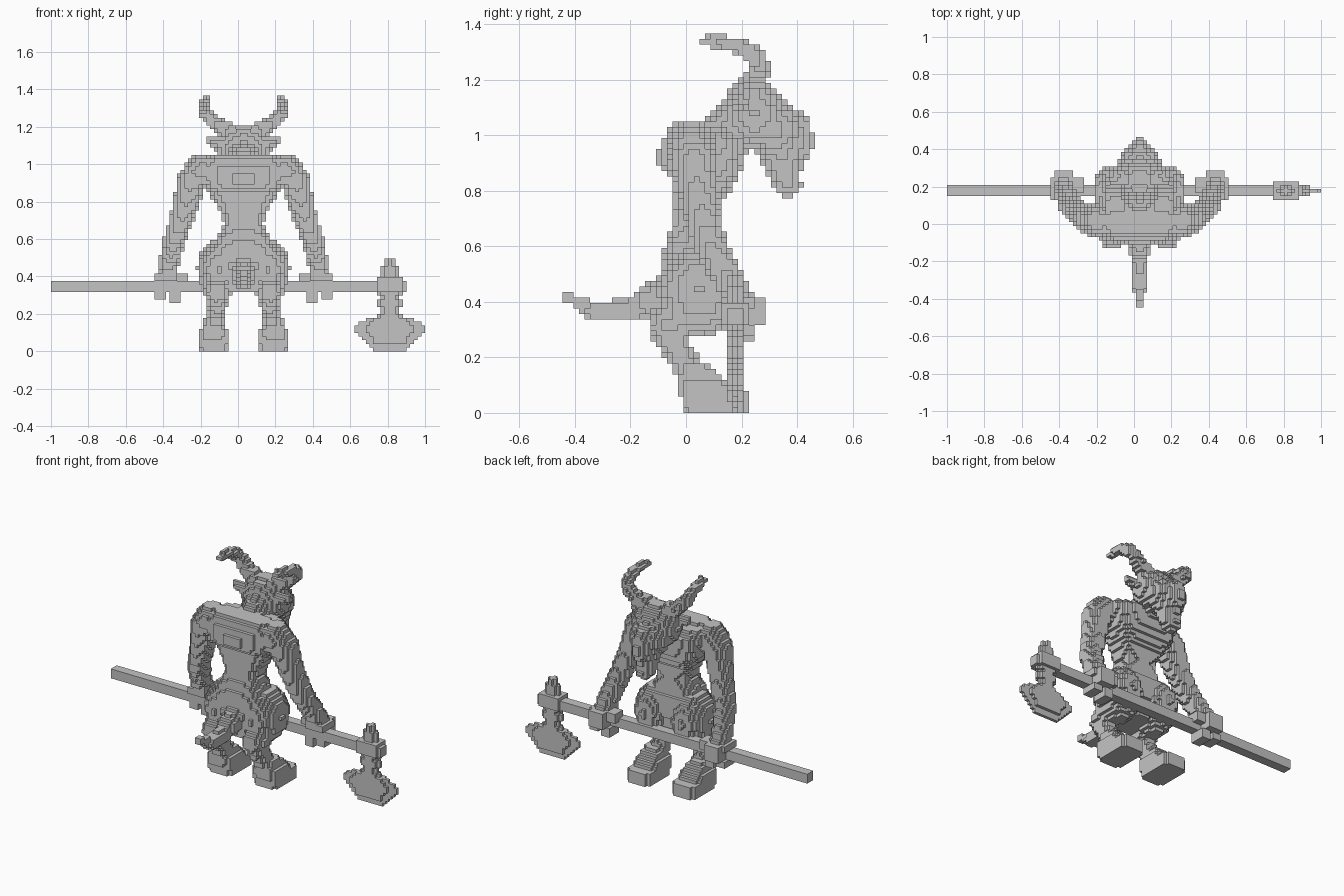
import bpy
from mathutils import Vector

if "Cube" in bpy.data.objects:
    bpy.data.objects.remove(bpy.data.objects["Cube"])

V = 2 / 101          # voxel edge length
CX = 1.5 * V         # mirror plane of the figure
taken = {}           # voxel -> part name


def centre(c):
    return Vector((c[0] * V, c[1] * V, (c[2] + .5) * V))


def fill(lo, hi, test):
    """Voxels whose centre lies in the bounds and passes the test."""
    r = [range(int(lo[a] / V) - 2, int(hi[a] / V) + 3) for a in range(3)]
    return {(i, j, k) for i in r[0] for j in r[1] for k in r[2]
            if k >= 0 and test(centre((i, j, k)))}


def box(x0, x1, y0, y1, z0, z1):
    return fill((x0, y0, z0), (x1, y1, z1), lambda p:
                x0 < p.x < x1 and y0 < p.y < y1 and z0 < p.z < z1)


def ellipsoid(x, y, z, rx, ry, rz):
    return fill((x - rx, y - ry, z - rz), (x + rx, y + ry, z + rz), lambda p:
                ((p.x - x) / rx) ** 2 + ((p.y - y) / ry) ** 2 + ((p.z - z) / rz) ** 2 < 1)


def limb(*pts):
    """Tapered round path; points are (distance from mirror plane, y, z, radius)."""
    out = set()
    for a, b in zip(pts, pts[1:]):
        pa, pb = Vector((CX + a[0], a[1], a[2])), Vector((CX + b[0], b[1], b[2]))
        d, r = pb - pa, max(a[3], b[3])

        def test(p):
            t = min(1, max(0, (p - pa).dot(d) / d.length_squared))
            return (p - pa - d * t).length < a[3] + (b[3] - a[3]) * t
        out |= fill([min(u, v) - r for u, v in zip(pa, pb)],
                    [max(u, v) + r for u, v in zip(pa, pb)], test)
    return out


def lerp_rows(rows, z):
    for a, b in zip(rows, rows[1:]):
        if a[0] <= z <= b[0]:
            t = (z - a[0]) / (b[0] - a[0])
            return [u + (v - u) * t for u, v in zip(a, b)]


def loft(x, rows, power=3):
    """Rounded-box sections; rows are (z, half width, y min, y max)."""
    def test(p):
        s = lerp_rows(rows, p.z)
        if not s:
            return False
        my, ry = (s[2] + s[3]) / 2, (s[3] - s[2]) / 2
        return abs((p.x - x) / s[1]) ** power + abs((p.y - my) / ry) ** power < 1
    w = max(r[1] for r in rows)
    return fill((x - w, min(r[2] for r in rows), rows[0][0]),
                (x + w, max(r[3] for r in rows), rows[-1][0]), test)


def part(name, cells, mirror=False):
    sides = [("right_" + name, cells), ("left_" + name, {(3 - i, j, k) for i, j, k in cells})] \
        if mirror else [(name, cells)]
    for n, cs in sides:
        for c in cs:
            taken.setdefault(c, n)


# Polearm: square shaft and an axe head with thin cutting edges
part("shaft", box(-1, .91, .148, .209, 16 * V, 19 * V))
AX = 41 * V
profile = [(0, .07), (.02, .09), (.04, .13), (.08, .15), (.10, .19), (.14, .19), (.165, .15),
           (.18, .08), (.20, .055), (.23, .045), (.25, .07), (.28, .075), (.29, .05), (.31, .07),
           (.38, .08), (.40, .06), (.41, .045), (.45, .04), (.46, .02), (.50, .02)]


def axe(p):
    s = lerp_rows(profile, p.z)
    if not s:
        return False
    dx, dy = abs(p.x - AX), abs(p.y - 9 * V)
    thick = .05 if .31 < p.z < .39 else .03 if dx < s[1] * .65 and p.z > .03 else .01
    return dx < s[1] and dy < thick


part("axe_head", fill((.6, .1, 0), (1, .26, .5), axe))

# Trunk: pelvis, waist, broad chest and a small raised plate
part("torso", loft(CX, [(.32, .10, -.09, .12), (.45, .13, -.105, .14), (.54, .175, -.09, .15),
                        (.61, .135, -.075, .13), (.68, .105, -.05, .12), (.75, .125, -.05, .13),
                        (.84, .18, -.05, .19), (.87, .20, -.088, .20), (.98, .22, -.088, .21),
                        (1.02, .21, -.07, .15), (1.045, .17, -.05, .06)], 3.5))
part("raised_plate", box(CX - .05, CX + .05, -.11, -.07, .90, .955))

# Head: neck, skull and drooping muzzle that narrows forward
part("neck", limb((0, .06, .92, .11), (0, .21, 1.055, .095)))
part("skull", ellipsoid(CX, .245, 1.08, .15, .11, .13))
part("muzzle", ellipsoid(CX, .32, 1.02, .115, .10, .11)
     | ellipsoid(CX, .355, .985, .068, .105, .12)
     | limb((0, .34, .95, .08), (0, .365, .825, .052)))
part("horn", limb((.05, .23, 1.165, .048), (.13, .255, 1.203, .042), (.185, .265, 1.25, .035),
                  (.215, .245, 1.29, .032), (.215, .20, 1.317, .028), (.21, .13, 1.337, .024),
                  (.195, .075, 1.337, .021)), True)
part("ear", limb((.11, .20, 1.11, .028), (.172, .20, 1.12, .025)), True)

# Arms reaching forward to the shaft
part("arm", limb((.12, .02, .95, .09), (.23, .02, .965, .088), (.275, .03, .91, .080),
                 (.315, .05, .76, .065), (.365, .085, .61, .060), (.395, .15, .49, .055),
                 (.41, .20, .39, .055)), True)
part("hand", box(CX + .35, CX + .46, .20, .285, .31, .42)
     | box(CX + .35, CX + .475, .13, .25, .37, .415)
     | box(CX + .30, CX + .36, .17, .25, .35, .415)
     | box(CX + .345, CX + .40, .15, .25, .25, .32)
     | box(CX + .42, CX + .475, .15, .25, .27, .32), True)

# Digitigrade legs with heavy hooves
part("thigh", ellipsoid(CX + .13, .05, .44, .118, .15, .165), True)
part("shank", limb((.14, .10, .39, .085), (.142, -.07, .315, .068), (.145, -.03, .22, .052),
                   (.15, .04, .12, .055)), True)
part("hoof", loft(CX + .16, [(0, .085, 0, .22), (.08, .085, -.025, .22), (.085, .08, -.025, .17),
                             (.11, .075, -.025, .15), (.17, .05, -.02, .09)], 5), True)

# Tail with a raised tip
part("tail", limb((0, -.07, .43, .07), (0, -.14, .40, .06), (0, -.20, .37, .042),
                  (0, -.34, .365, .038), (0, -.38, .39, .025), (0, -.435, .42, .018)))

# Turn the voxels into blocky shells, one object per part
grey = bpy.data.materials.new("plain grey")
grey.diffuse_color = (.55, .55, .55, 1)
grey.use_nodes = True
grey.node_tree.nodes["Principled BSDF"].inputs["Base Color"].default_value = grey.diffuse_color
SIDES = [((1, 0, 0), [(1, 0, 0), (1, 1, 0), (1, 1, 1), (1, 0, 1)]),
         ((-1, 0, 0), [(0, 0, 0), (0, 0, 1), (0, 1, 1), (0, 1, 0)]),
         ((0, 1, 0), [(0, 1, 0), (0, 1, 1), (1, 1, 1), (1, 1, 0)]),
         ((0, -1, 0), [(0, 0, 0), (1, 0, 0), (1, 0, 1), (0, 0, 1)]),
         ((0, 0, 1), [(0, 0, 1), (1, 0, 1), (1, 1, 1), (0, 1, 1)]),
         ((0, 0, -1), [(0, 0, 0), (0, 1, 0), (1, 1, 0), (1, 0, 0)])]
for name in dict.fromkeys(taken.values()):
    index, faces = {}, []
    for c in (c for c, n in taken.items() if n == name):
        for step, corners in SIDES:
            if tuple(a + b for a, b in zip(c, step)) in taken:
                continue
            faces.append([index.setdefault(tuple(a + b for a, b in zip(c, q)), len(index))
                          for q in corners])
    if not faces:
        continue
    me = bpy.data.meshes.new(name)
    me.from_pydata([((i - .5) * V, (j - .5) * V, k * V) for i, j, k in index], [], faces)
    me.materials.append(grey)
    bpy.context.collection.objects.link(bpy.data.objects.new(name, me))
